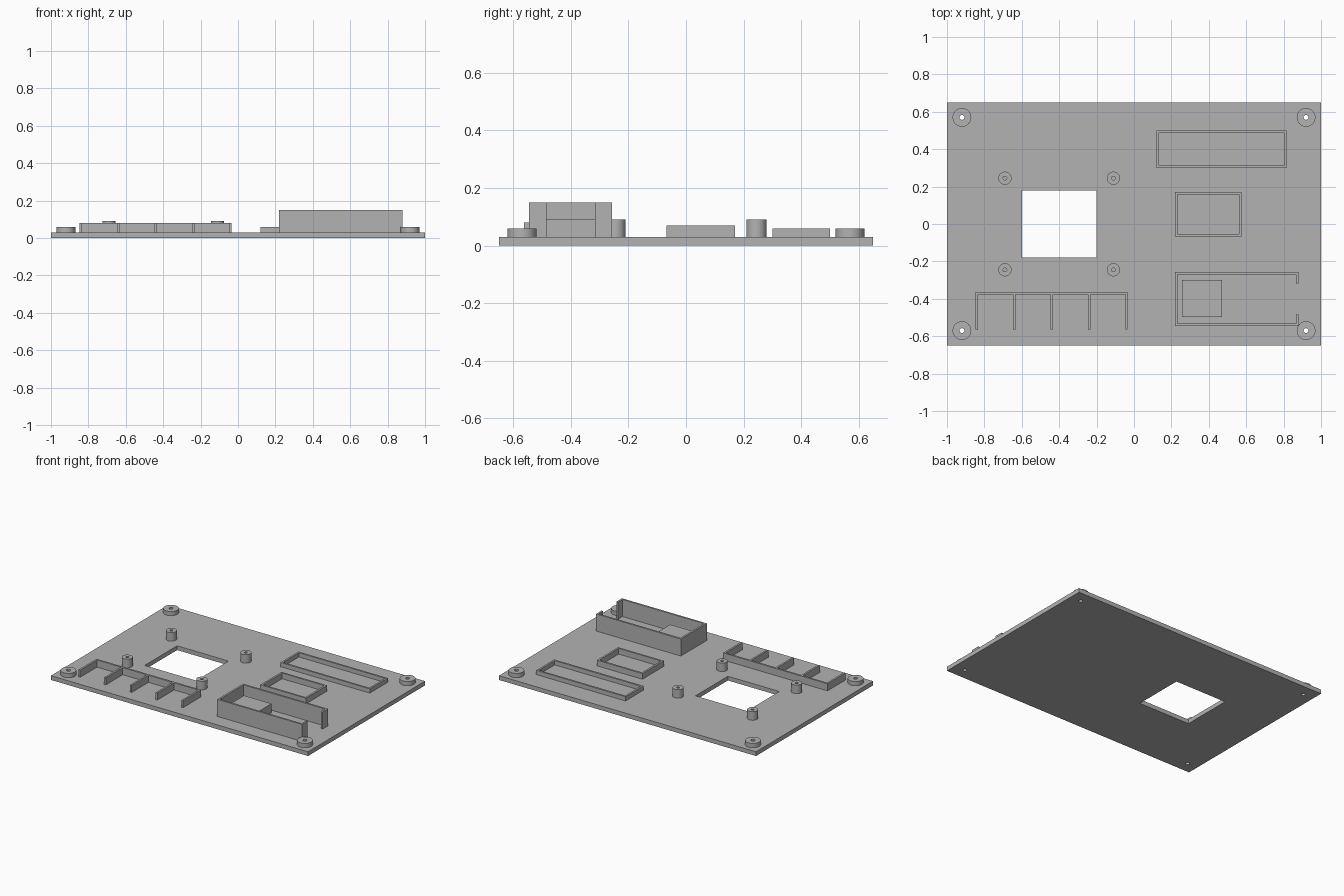
import bpy
import bmesh
from math import cos, sin, tau, radians

cube = bpy.data.objects.get("Cube")
if cube:
    bpy.data.objects.remove(cube, do_unlink=True)

grey = bpy.data.materials.new("plain_grey")
grey.use_nodes = True
colour = (0.45, 0.45, 0.45, 1)
grey.diffuse_color = colour
grey.node_tree.nodes["Principled BSDF"].inputs["Base Color"].default_value = colour

FLOOR = 0.03   # top of the base plate
WALL = 0.013   # wall thickness


def circle(x, y, r, n=40):
    return [(x + r * cos(tau * i / n), y + r * sin(tau * i / n)) for i in range(n)]


def rect(x0, x1, y0, y1):
    return [(x0, y0), (x1, y0), (x1, y1), (x0, y1)]


def add_prism(bm, outline, z0, z1):
    low = [bm.verts.new((x, y, z0)) for x, y in outline]
    high = [bm.verts.new((x, y, z1)) for x, y in outline]
    bm.faces.new(low[::-1])
    bm.faces.new(high)
    for i in range(len(low)):
        bm.faces.new((low[i - 1], low[i], high[i], high[i - 1]))


def add_ring(bm, outer, inner, z0, z1):
    # Four loops joined into a closed wall with an open middle
    loops = [[bm.verts.new((x, y, z)) for x, y in pts]
             for pts, z in ((outer, z0), (outer, z1), (inner, z1), (inner, z0))]
    for k in range(4):
        a, b = loops[k], loops[(k + 1) % 4]
        for i in range(len(a)):
            bm.faces.new((a[i - 1], a[i], b[i], b[i - 1]))


def finish(name, bm, smooth=False):
    bmesh.ops.recalc_face_normals(bm, faces=bm.faces[:])
    mesh = bpy.data.meshes.new(name)
    bm.to_mesh(mesh)
    bm.free()
    mesh.materials.append(grey)
    obj = bpy.data.objects.new(name, mesh)
    bpy.context.collection.objects.link(obj)
    if smooth:
        bpy.ops.object.select_all(action='DESELECT')
        obj.select_set(True)
        bpy.context.view_layer.objects.active = obj
        bpy.ops.object.shade_smooth_by_angle(angle=radians(35))
    return obj


def prism(name, outline, z0, z1):
    bm = bmesh.new()
    add_prism(bm, outline, z0, z1)
    return finish(name, bm)


def post(name, x, y, r, hole, top):
    bm = bmesh.new()
    add_ring(bm, circle(x, y, r), circle(x, y, hole), FLOOR, top)
    finish(name, bm, smooth=True)


def frame(name, x0, x1, y0, y1, top):
    bm = bmesh.new()
    add_ring(bm, rect(x0, x1, y0, y1),
             rect(x0 + WALL, x1 - WALL, y0 + WALL, y1 - WALL), FLOOR, top)
    finish(name, bm)


corners = [(sx * 0.92, sy * 0.57) for sx in (-1, 1) for sy in (-1, 1)]

# Base plate with a window and four screw holes cut through
plate = prism("base_plate", rect(-1, 1, -0.65, 0.65), 0, FLOOR)
bm = bmesh.new()
add_prism(bm, rect(-0.6, -0.2, -0.18, 0.18), -0.1, 0.2)
for x, y in corners:
    add_prism(bm, circle(x, y, WALL), -0.1, 0.2)
cutter = finish("plate_cutter", bm)
cutter.hide_render = True
cutter.hide_viewport = True
cut = plate.modifiers.new("openings", 'BOOLEAN')
cut.operation = 'DIFFERENCE'
cut.solver = 'EXACT'
cut.object = cutter
bpy.context.view_layer.update()
cut_mesh = bpy.data.meshes.new_from_object(
    plate.evaluated_get(bpy.context.evaluated_depsgraph_get()))
plate.modifiers.clear()
plate.data = cut_mesh
bpy.data.objects.remove(cutter, do_unlink=True)

# Wide corner bosses
for i, (x, y) in enumerate(corners):
    post(f"corner_boss_{i + 1}", x, y, 0.05, WALL, 0.06)

# Tall standoffs around the window
for i, x in enumerate((-0.69, -0.11)):
    for j, y in enumerate((-0.245, 0.245)):
        post(f"standoff_{2 * i + j + 1}", x, y, 0.035, 0.01, 0.09)

# Low rectangular frames
frame("long_frame", 0.12, 0.815, 0.3, 0.5, 0.06)
frame("short_frame", 0.22, 0.575, -0.067, 0.17, 0.07)

# Tall tray wall, open in the middle of its +x end
x0, x1, y0, y1 = 0.22, 0.88, -0.545, -0.257
tab = 0.06
prism("tray_wall", [
    (x1, y0 + tab), (x1, y0), (x0, y0), (x0, y1), (x1, y1), (x1, y1 - tab),
    (x1 - WALL, y1 - tab), (x1 - WALL, y1 - WALL), (x0 + WALL, y1 - WALL),
    (x0 + WALL, y0 + WALL), (x1 - WALL, y0 + WALL), (x1 - WALL, y0 + tab),
], FLOOR, 0.15)
prism("tray_pad", rect(0.257, 0.471, -0.497, -0.3), FLOOR, 0.093)

# Comb of dividers on a back wall
back, front = -0.363, -0.563
outline = [(-0.84 + 4 * 0.2 + WALL / 2, back), (-0.84 - WALL / 2, back)]
for i in range(5):
    x = -0.84 + i * 0.2
    left, right = x - WALL / 2, x + WALL / 2
    if i > 0:
        outline.append((left, back - WALL))
    outline += [(left, front), (right, front)]
    if i < 4:
        outline.append((right, back - WALL))
prism("divider_comb", outline, FLOOR, 0.08)
